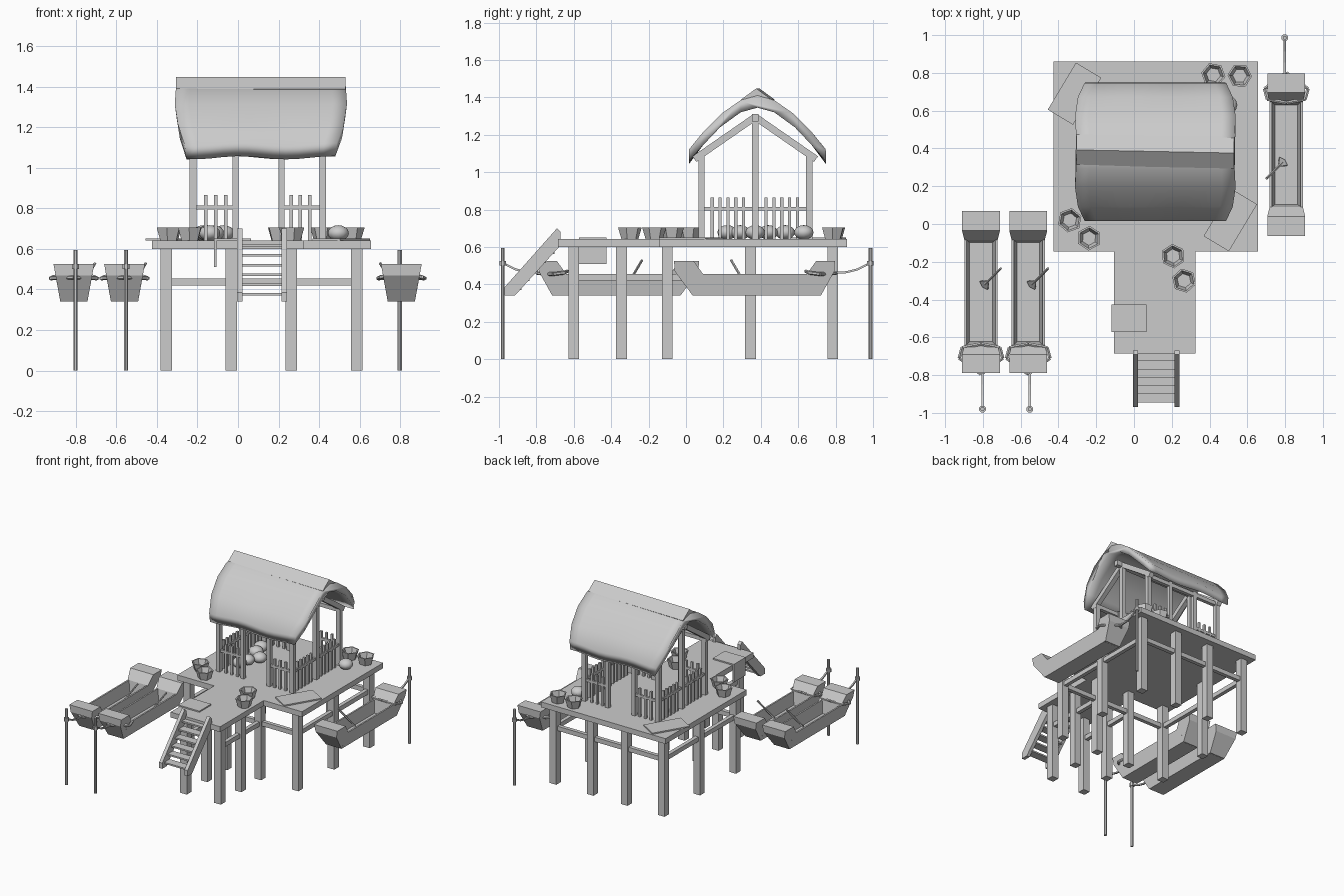
import bpy, bmesh
from math import pi, sin, cos, radians
from mathutils import Vector, Matrix

if "Cube" in bpy.data.objects:
    bpy.data.objects.remove(bpy.data.objects["Cube"])

I = Matrix.Identity(4)


def make(name, verts, faces, M=I, smooth=False):
    me = bpy.data.meshes.new(name)
    bm = bmesh.new()
    vs = [bm.verts.new(M @ Vector(v)) for v in verts]
    for f in faces:
        bm.faces.new([vs[i] for i in f])
    bmesh.ops.recalc_face_normals(bm, faces=bm.faces)
    for f in bm.faces:
        f.smooth = smooth
    bm.to_mesh(me)
    bm.free()
    ob = bpy.data.objects.new(name, me)
    bpy.context.collection.objects.link(ob)
    return ob


def loft(name, rings, M=I, smooth=False):
    # closed rings joined in order, with capped ends
    n = len(rings[0])
    verts = [v for r in rings for v in r]
    faces = [(k*n+i, k*n+(i+1) % n, (k+1)*n+(i+1) % n, (k+1)*n+i)
             for k in range(len(rings)-1) for i in range(n)]
    faces += [tuple(range(n)), tuple(range(len(verts)-n, len(verts)))]
    return make(name, verts, faces, M, smooth)


def box(name, x0, x1, y0, y1, z0, z1, M=I):
    return loft(name, [[(x0, y0, z), (x1, y0, z), (x1, y1, z), (x0, y1, z)] for z in (z0, z1)], M)


def post(name, x, y, z0, z1, w):
    return box(name, x-w/2, x+w/2, y-w/2, y+w/2, z0, z1)


def bar(name, a, b, r, n=4, M=I):
    a, b = Vector(a), Vector(b)
    q = (b-a).to_track_quat('Z', 'Y')
    ring = [q @ Vector((r*cos(2*pi*(i+.5)/n), r*sin(2*pi*(i+.5)/n), 0)) for i in range(n)]
    return loft(name, [[p+v for v in ring] for p in (a, b)], M)


# deck platforms
box("main_deck", -.425, .657, -.145, .86, .6, .642)
box("front_deck", -.105, .325, -.685, -.145, .6, .642)

# stilts and cross beams
X, Y = (-.355, -.033, .262, .585), (-.1, .345, .785)
for x in X:
    for y in Y:
        if y != Y[1] or x in (X[0], X[3]):
            post("stilt", x, y, 0, .6, .057)
for x in X[1:3]:
    for y in (-.345, -.6):
        post("front_stilt", x, y, 0, .6, .057)
    box("front_side_beam", x-.015, x+.015, -.6, -.1, .42, .455)
for y in (Y[0], Y[2]):
    box("cross_beam", X[0], X[3], y-.015, y+.015, .42, .455)
for x in (X[0], X[3]):
    box("side_beam", x-.015, x+.015, Y[0], Y[2], .42, .455)

# stairs
for x in (-.005, .215):
    prof = [(-.69, .7), (-.67, .68), (-.67, .61), (-.915, .34), (-.97, .34), (-.97, .385)]
    loft("stair_stringer", [[(xx, y, z) for y, z in prof] for xx in (x, x+.027)])
for i in range(6):
    y, z = -.91+i*.044, .37+i*.048
    box("stair_step", .015, .22, y-.035, y+.03, z, z+.012)

# hut posts and gable frame
hx, hy, my = (-.222, .418), (.083, .658), .37
for x in hx:
    for y in hy:
        post("hut_post", x, y, .64, 1.1, .034)
        s = -1 if y < my else 1
        bar("rafter", (x, my+s*.325, 1.07), (x, my, 1.295), .026)
    post("gable_post", x, my, .64, 1.29, .034)
for y in hy:
    for x in (-.013, .215):
        post("door_post", x, y, .64, 1.1, .03)
    box("eave_beam", -.24, .436, y-.014, y+.014, 1.06, 1.09)
box("ridge_pole", -.26, .48, my-.017, my+.017, 1.27, 1.31)

# picket fences
for y in hy:
    for xs in ((-.16, -.11, -.06), (.262, .308, .355)):
        for x in xs:
            post("picket", x, y, .63, .865, .017)
    for a, b in ((-.222, -.013), (.215, .418)):
        box("fence_rail", a, b, y-.008, y+.008, .795, .815)
for x in hx:
    for y in (.14, .182, .224, .266, .308, .428, .47, .512, .554, .596):
        post("side_picket", x, y, .63, .865, .017)
    box("side_fence_rail", x-.008, x+.008, hy[0], hy[1], .795, .815)

# thatched roof: thick curved profile, ends pulled in toward the eaves
outer = [(0, 1.41, .418), (.09, 1.385, .42), (.19, 1.315, .425), (.29, 1.215, .41), (.365, 1.115, .375)]
inner = [(.367, 1.05, .367), (.29, 1.145, .4), (.2, 1.24, .415), (.09, 1.32, .415), (0, 1.345, .412)]
half = outer+inner
prof = half+[(-d, z, h) for d, z, h in half[-2:0:-1]]
rings = []
for k in range(13):
    t = -1+k/6
    rings.append([(.113+t*h, .382+d, z+(.008*sin(5*t+d*9) if abs(d) > .3 else 0)) for d, z, h in prof])
roof = loft("thatched_roof", rings, I, True)

# folded ridge cap
cap = [(-.082, 1.388), (0, 1.448), (.082, 1.388), (.07, 1.362), (0, 1.408), (-.07, 1.362)]
loft("ridge_cap", [[(x, .384-.02*(x-.11)+y, z) for y, z in cap] for x in (-.305, .53)])


# open six-sided buckets
def bucket(x, y, turn):
    def ring(r, z):
        return [(x+r*cos(turn+i*pi/3), y+r*sin(turn+i*pi/3), z) for i in range(6)]
    loft("bucket", [ring(.046, .642), ring(.065, .705), ring(.055, .705), ring(.038, .655)])


for i, (x, y) in enumerate(((-.34, .02), (-.238, -.075), (.207, -.17), (.265, -.3), (.42, .79), (.56, .785))):
    bucket(x, y, .35+i*.13)

# round gourds
for x, y in ((.495, .63), (-.07, .37), (-.12, .29), (-.17, .53), (-.14, .22), (-.15, .44)):
    bpy.ops.mesh.primitive_uv_sphere_add(segments=12, ring_count=8, radius=.052, location=(x, y, .678))
    g = bpy.context.object
    g.name = "gourd"
    g.scale.z = .75
    bpy.ops.object.shade_smooth()

# mats on the deck and one draped over its edge
for x, y in ((.51, .02), (-.315, .69)):
    M = Matrix.Translation((x, y, .642)) @ Matrix.Rotation(radians(-31), 4, 'Z')
    box("mat", -.078, .078, -.145, .145, 0, .01, M)
box("draped_mat_top", -.118, .065, -.572, -.425, .642, .652)
box("draped_mat_side", -.118, -.106, -.572, -.425, .51, .652)


# boats with mooring poles
def boat(M):
    def w(z):
        return .067+(z-.34)*.18

    def end_block(name, p):
        loft(name, [[(s*w(z), y, z) for y, z in p] for s in (-1, 1)], M)

    u = [(-.067, .34), (.067, .34), (.088, .455), (.076, .455), (.06, .36), (-.06, .36), (-.076, .455), (-.088, .455)]
    loft("boat_hull", [[(x, y, z) for x, z in u] for y in (-.7, -.04)], M)
    end_block("boat_bow", [(-.79, .525), (-.69, .525), (-.64, .455), (-.62, .345), (-.715, .34), (-.787, .47)])
    end_block("boat_stern", [(.07, .525), (-.035, .525), (-.085, .455), (-.1, .345), (-.03, .34), (.066, .47)])
    # rope around the bow
    pts = [(-.115, -.71, .455), (-.1, -.655, .462), (0, -.635, .47), (.1, -.655, .462), (.115, -.71, .455), (0, -.795, .46)]
    for i in range(6):
        bar("bow_rope", pts[i], pts[(i+1) % 6], .01, 6, M)
    # mooring line, pole and collar
    path = [(-.79, .462), (-.85, .465), (-.91, .48), (-.975, .512)]
    for a, b in zip(path, path[1:]):
        bar("mooring_line", (.008, *a), (.008, *b), .008, 4, M)
    bar("mooring_pole", (.008, -.98, 0), (.008, -.98, .595), .011, 8, M)
    bar("pole_collar", (.008, -.98, .5), (.008, -.98, .525), .019, 8, M)
    # paddle
    a, b = Vector((.02, -.32, .385)), Vector((.105, -.235, .53))
    bar("paddle_shaft", a, b, .007, 6, M)
    d, s = (b-a).normalized(), Vector((.7, -.7, 0))
    nrm = d.cross(s).normalized()*.004
    fan = [a+s*.01+d*.03, a-s*.01+d*.03, a-s*.03-d*.01, a-d*.025, a+s*.03-d*.01]
    loft("paddle_blade", [[p+nrm for p in fan], [p-nrm for p in fan]], M)


boat(Matrix.Translation((-.81, 0, 0)))
boat(Matrix.Translation((-.56, 0, 0)))
boat(Matrix.Translation((.806, .006, 0)) @ Matrix.Rotation(pi, 4, 'Z'))
